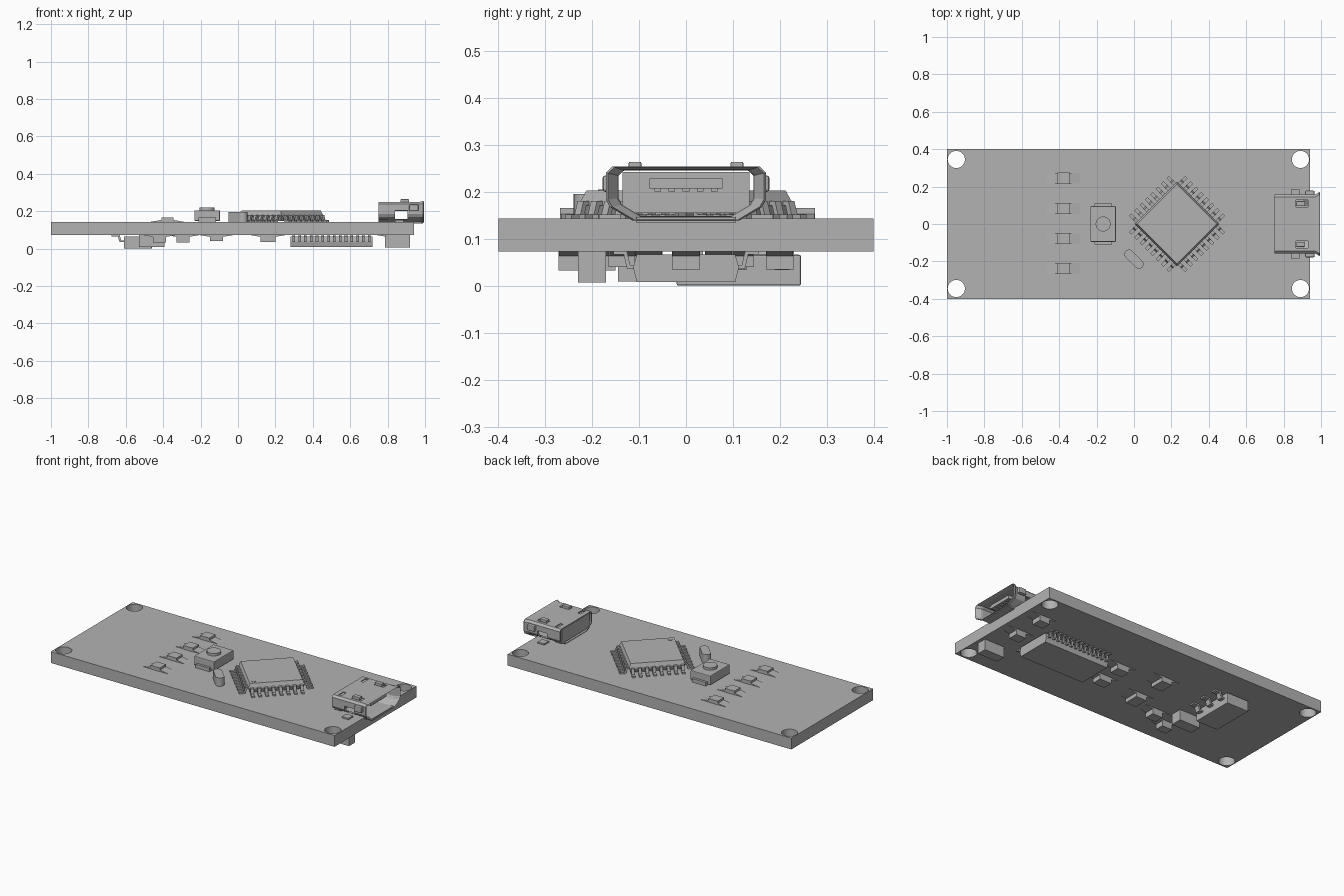
import bpy, bmesh
from math import pi, cos, sin
from mathutils import Matrix, Vector

if "Cube" in bpy.data.objects:
    bpy.data.objects.remove(bpy.data.objects["Cube"])

grey = bpy.data.materials.new("plain_grey")
grey.use_nodes = True
grey.diffuse_color = (0.45, 0.45, 0.45, 1)
grey.node_tree.nodes["Principled BSDF"].inputs["Base Color"].default_value = (0.45, 0.45, 0.45, 1)

TOP, UNDER = 0.143, 0.073


def link(name, data):
    obj = bpy.data.objects.new(name, data)
    data.materials.append(grey)
    bpy.context.collection.objects.link(obj)
    return obj


def finish(name, bm):
    bmesh.ops.recalc_face_normals(bm, faces=bm.faces)
    mesh = bpy.data.meshes.new(name)
    bm.to_mesh(mesh)
    bm.free()
    return link(name, mesh)


def loft(bm, rings, caps=True):
    loops = [[bm.verts.new(p) for p in ring] for ring in rings]
    for a, b in zip(loops, loops[1:]):
        for i in range(len(a)):
            j = (i + 1) % len(a)
            bm.faces.new((a[i], a[j], b[j], b[i]))
    if caps:
        bm.faces.new(loops[0])
        bm.faces.new(loops[-1])


def prism(bm, profile, width, matrix):
    """Profile in local y and z, extruded along local x."""
    loft(bm, [[matrix @ Vector((s * width / 2, y, z)) for y, z in profile] for s in (-1, 1)])


def add_box(bm, x, y, z):
    loft(bm, [[(x[0], y[0], h), (x[1], y[0], h), (x[1], y[1], h), (x[0], y[1], h)] for h in z])


def box(name, x, y, z, bevel=0):
    bm = bmesh.new()
    add_box(bm, x, y, z)
    obj = finish(name, bm)
    if bevel:
        mod = obj.modifiers.new("edge", "BEVEL")
        mod.width, mod.segments = bevel, 2
    return obj


def disc(cx, cy, r, n=32):
    return [(cx + r * cos(2 * pi * i / n), cy + r * sin(2 * pi * i / n)) for i in range(n)]


def plate(name, outlines, z0, z1):
    """Filled flat outline; further outlines become holes."""
    curve = bpy.data.curves.new(name, "CURVE")
    curve.dimensions, curve.fill_mode = "2D", "BOTH"
    curve.extrude = (z1 - z0) / 2
    for pts in outlines:
        sp = curve.splines.new("POLY")
        sp.points.add(len(pts) - 1)
        for p, (x, y) in zip(sp.points, pts):
            p.co = (x, y, 0, 1)
        sp.use_cyclic_u, sp.use_smooth = True, False
    obj = link(name, curve)
    obj.location.z = (z0 + z1) / 2
    return obj


def gull(inner, outer, z_body, z_foot, t):
    """Side outline of a bent lead, from the body out to its foot."""
    mid = inner + (outer - inner) * 0.4
    s = t if z_body > z_foot else -t
    return [(inner, z_body), (mid, z_body), (mid + t, z_foot + s), (outer, z_foot + s),
            (outer, z_foot), (mid, z_foot), (mid - t, z_body - s), (inner, z_body - s)]


def lead_row(bm, profile, width, count, pitch, matrix):
    for i in range(count):
        shift = Matrix.Translation(((i - (count - 1) / 2) * pitch, 0, 0))
        prism(bm, profile, width, matrix @ shift)


def square(h, z, m):
    return [m @ Vector((x, y, z)) for x, y in ((-h, -h), (h, -h), (h, h), (-h, h))]


# Board with corner holes
plate("board", [[(-1, -.4), (.94, -.4), (.94, .4), (-1, .4)]] +
      [disc(x, y, .046) for x in (-.95, .89) for y in (-.345, .345)], UNDER, TOP)

# Small two-ended components with solder fillets: x, y, half length, half width, end z
chips = [(-.378, y, .032, .03, .166) for y in (.245, .083, -.078, -.238)]
chips += [(.83, .2, .035, .03, .035), (.83, 0, .035, .03, .035), (.16, .07, .04, .03, .036),
          (.16, -.08, .04, .03, .036), (-.115, .1, .036, .045, .04), (-.115, -.12, .036, .045, .04),
          (-.295, -.18, .035, .03, .032), (-.42, -.245, .035, .027, .032)]
for n, (x, y, hl, hw, end) in enumerate(chips):
    base = TOP if end > TOP else UNDER
    rise = .01 if end > TOP else -.01
    bm = bmesh.new()
    add_box(bm, (x - hl, x + hl), (y - hw, y + hw), (base, end))
    for side in (-1, 1):
        m = Matrix.Translation((x, y, 0)) @ Matrix.Rotation(side * pi / 2, 4, "Z")
        prism(bm, [(hl, base), (hl + .058, base), (hl, base + rise)], hw * 1.9, m)
    finish(f"small_component_{n + 1}", bm)

# Push button
box("button_body", (-.233, -.097), (-.095, .095), (TOP + .005, .205), .004)
plate("button_cap", [disc(-.165, 0, .04)], .2, .22)
for side in (-1, 1):
    box("button_terminal", (-.212, -.118), sorted((side * .09, side * .11)), (TOP, .165))

# Crystal can: rounded slot outline
ends = [(.037 * (1 if cos(a) > 0 else -1) + .025 * cos(a), .025 * sin(a))
        for a in (-pi / 2 + .01 + i * pi / 12 for i in range(24))]
can = plate("crystal_can", [ends], TOP, .195)
can.location.x, can.location.y, can.rotation_euler.z = 0, -.188, -pi / 4

# Main chip, turned on its corner
turn = Matrix.Translation((.23, 0, 0)) @ Matrix.Rotation(pi / 4, 4, "Z")
bm = bmesh.new()
loft(bm, [square(h, z, turn) for h, z in ((.15, .148), (.159, .172), (.159, .18), (.15, .203))])
finish("main_chip_body", bm)
bm = bmesh.new()
for k in range(4):
    lead_row(bm, gull(.152, .212, .18, TOP, .009), .018, 8, .0405, turn @ Matrix.Rotation(k * pi / 2, 4, "Z"))
finish("main_chip_leads", bm)
spot = plate("main_chip_marker", [disc(0, 0, .012, 16)], .202, .205)
spot.location.x, spot.location.y = .23, -.175

# Long chip underneath
bm = bmesh.new()
loft(bm, [[(.5 + sx * .22, sy * h, z) for sx, sy in ((-1, -1), (1, -1), (1, 1), (-1, 1))]
          for h, z in ((.105, .066), (.112, .042), (.112, .036), (.105, .008))])
finish("long_chip_body", bm)
bm = bmesh.new()
for k in range(2):
    m = Matrix.Translation((.5, 0, 0)) @ Matrix.Rotation(k * pi, 4, "Z")
    lead_row(bm, gull(.106, .155, .036, UNDER, .007), .014, 14, .031, m)
finish("long_chip_leads", bm)

# Regulator underneath with three leads and a tab
box("regulator_body", (-.61, -.46), (-.02, .245), (.0, .066), .004)
bm = bmesh.new()
mid = Matrix.Translation((-.535, .1125, 0))
lead_row(bm, gull(.07, .14, .034, UNDER, .009), .032, 3, .092, mid @ Matrix.Rotation(-pi / 2, 4, "Z"))
prism(bm, gull(.07, .14, .034, UNDER, .009), .13, mid @ Matrix.Rotation(pi / 2, 4, "Z"))
finish("regulator_leads", bm)

# Large capacitors underneath
box("capacitor_front", (.785, .92), (-.23, -.17), (.007, UNDER))
box("capacitor_rear", (-.53, -.392), (-.145, -.075), (.009, UNDER))

# Socket shell: tapered section with a flared mouth
half = [(.105, .143), (.15, .17), (.158, .185), (.158, .238), (.145, .25)]
outline = half + [(-y, z) for y, z in reversed(half)]


def section(x, grow):
    return [(x, y * (1 + grow), .2 + (z - .2) * (1 + grow)) for y, z in outline]


bm = bmesh.new()
loft(bm, [section(.955, -.09), section(.77, -.09), section(.752, -.06), section(.752, 0),
          section(.97, 0), section(.99, .08), section(.995, .05), section(.97, -.07), section(.955, -.09)], False)
bmesh.ops.remove_doubles(bm, verts=bm.verts, dist=1e-5)
shell = finish("socket_shell", bm)

# Cut the side windows and the top latch slots
bm = bmesh.new()
add_box(bm, (.84, .905), (-.3, .3), (.158, .205))
for y in (-.11, .11):
    add_box(bm, (.865, .93), (y - .018, y + .018), (.235, .3))
    add_box(bm, (.78, .8), (y - .025, y + .025), (.235, .3))
cutter = finish("socket_cutter", bm)
cutter.hide_render = True
mod = shell.modifiers.new("windows", "BOOLEAN")
mod.object, mod.operation, mod.solver = cutter, "DIFFERENCE", "EXACT"
bpy.context.view_layer.objects.active = shell
bpy.ops.object.modifier_apply(modifier=mod.name)
bpy.data.objects.remove(cutter)

# Socket insides, latches and mounting feet
box("socket_back", (.755, .8), (-.135, .135), (.155, .242))
box("socket_tongue", (.79, .96), (-.078, .078), (.207, .228))
bm = bmesh.new()
for i in range(5):
    y = (i - 2) * .03
    add_box(bm, (.8, .955), (y - .007, y + .007), (.201, .208))
finish("socket_contacts", bm)
for side in (-1, 1):
    box("socket_latch", (.868, .915), sorted((side * .095, side * .122)), (.245, .264), .003)
    box("socket_foot_front", (.915, .965), sorted((side * .15, side * .178)), (.2, .235), .006)
    box("socket_foot_middle", (.84, .885), sorted((side * .14, side * .185)), (TOP, .152))
box("socket_bottom_lip", (.935, .99), (-.105, .105), (.134, .146))
